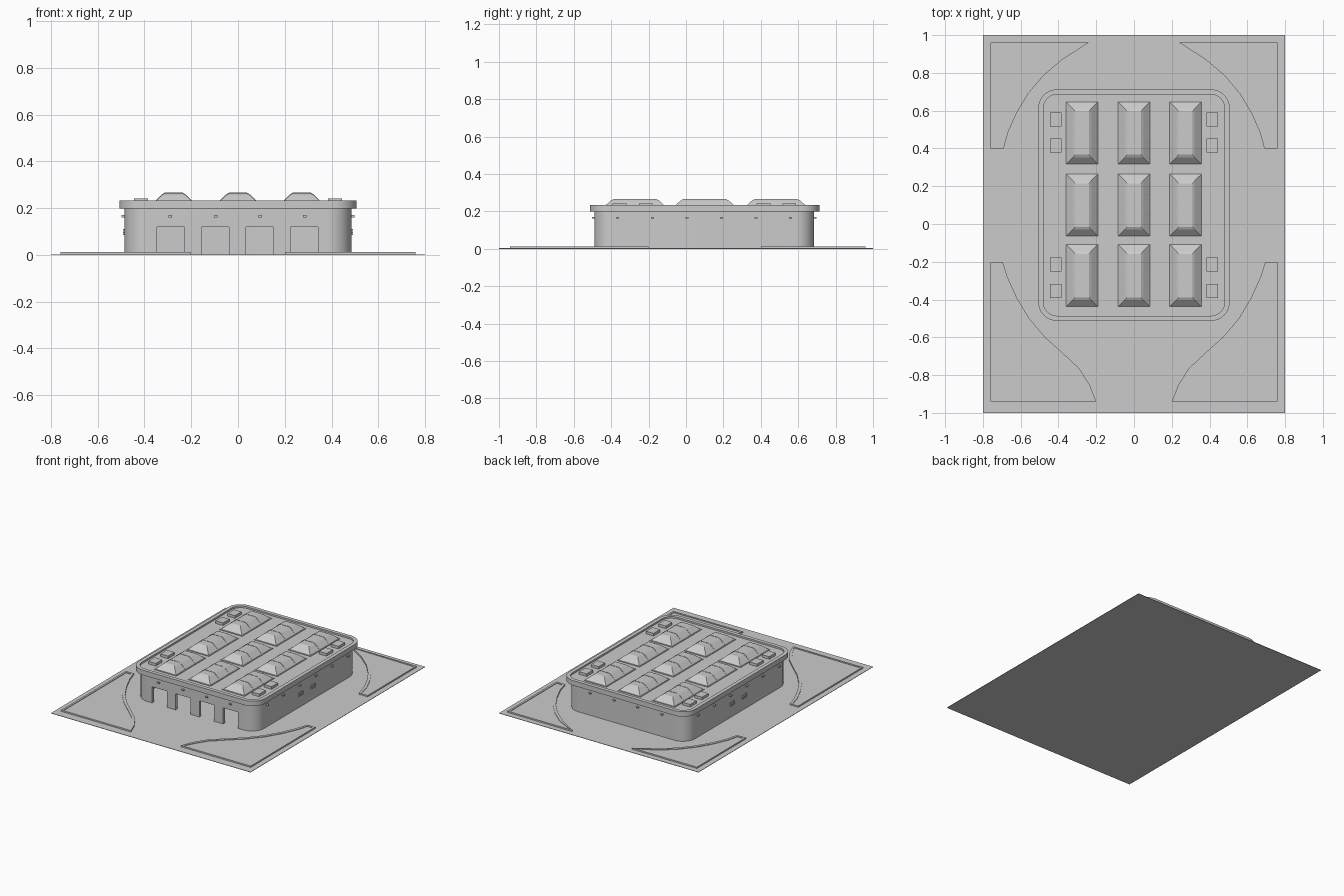
import bpy, bmesh, math

cube = bpy.data.objects.get("Cube")
if cube:
    bpy.data.objects.remove(cube, do_unlink=True)

grey = bpy.data.materials.new("plain_grey")
grey.use_nodes = True
colour = (0.6, 0.6, 0.6, 1)
grey.diffuse_color = colour
grey.node_tree.nodes["Principled BSDF"].inputs["Base Color"].default_value = colour


def finish(name, bm, smooth=False):
    bmesh.ops.recalc_face_normals(bm, faces=bm.faces)
    mesh = bpy.data.meshes.new(name)
    bm.to_mesh(mesh)
    bm.free()
    mesh.materials.append(grey)
    obj = bpy.data.objects.new(name, mesh)
    bpy.context.collection.objects.link(obj)
    if smooth:
        bpy.ops.object.select_all(action="DESELECT")
        obj.select_set(True)
        bpy.context.view_layer.objects.active = obj
        bpy.ops.object.shade_smooth_by_angle(angle=math.radians(35))
    return obj


def stack(bm, rings, cap_start=True, cap_end=True):
    """Skin a list of equally long rings of 3D points."""
    loops = [[bm.verts.new(p) for p in ring] for ring in rings]
    n = len(loops[0])
    for a, b in zip(loops, loops[1:]):
        for i in range(n):
            j = (i + 1) % n
            bm.faces.new((a[i], a[j], b[j], b[i]))
    if cap_start:
        bm.faces.new(loops[0][::-1])
    if cap_end:
        return bm.faces.new(loops[-1])


def box(bm, x, y, z):
    stack(bm, [[(x[0], y[0], h), (x[1], y[0], h), (x[1], y[1], h), (x[0], y[1], h)] for h in z])


def rounded(hx, y0, y1, r, z, steps=10):
    """Rounded rectangle outline at height z."""
    pts = []
    centres = [(hx - r, y1 - r), (r - hx, y1 - r), (r - hx, y0 + r), (hx - r, y0 + r)]
    for q, (cx, cy) in enumerate(centres):
        for i in range(steps + 1):
            a = math.pi / 2 * (q + i / steps)
            pts.append((cx + r * math.cos(a), cy + r * math.sin(a), z))
    return pts


# Ground slab
bm = bmesh.new()
box(bm, (-0.8, 0.8), (-1, 1), (0, 0.003))
finish("ground_slab", bm)

# Corner lawns: raised kerb with a slightly sunken middle
front_lawn = [(-.76, -.94), (-.2, -.94), (-.235, -.85), (-.29, -.765), (-.38, -.68),
              (-.47, -.6), (-.555, -.5), (-.62, -.39), (-.67, -.28), (-.695, -.2), (-.76, -.2)]
back_lawn = [(-.76, .96), (-.76, .4), (-.69, .4), (-.665, .49), (-.62, .59),
             (-.56, .69), (-.48, .785), (-.38, .87), (-.24, .96)]
for place, outline in (("front", front_lawn), ("back", back_lawn)):
    for side, sx in (("right", 1), ("left", -1)):
        bm = bmesh.new()
        top = stack(bm, [[(x * sx, y, z) for x, y in outline] for z in (0.003, 0.013)], False)
        bm.normal_update()
        bmesh.ops.recalc_face_normals(bm, faces=bm.faces)
        bmesh.ops.inset_region(bm, faces=[top], thickness=0.02)
        inner = bmesh.ops.extrude_face_region(bm, geom=[top])
        bmesh.ops.translate(bm, vec=(0, 0, -0.004),
                            verts=[v for v in inner["geom"] if isinstance(v, bmesh.types.BMVert)])
        if top.is_valid:
            bmesh.ops.delete(bm, geom=[top], context="FACES_ONLY")
        finish(f"{place}_{side}_lawn", bm)

# Hollow building walls with four door openings
bm = bmesh.new()
rings = [rounded(0.485, -0.49, 0.685, 0.1, 0.002), rounded(0.485, -0.49, 0.685, 0.1, 0.205),
         rounded(0.465, -0.47, 0.665, 0.08, 0.205), rounded(0.465, -0.47, 0.665, 0.08, 0.002)]
stack(bm, rings + [rings[0]], False, False)
bmesh.ops.remove_doubles(bm, verts=bm.verts, dist=1e-5)
walls = finish("walls", bm)

bm = bmesh.new()
for cx in (-0.287, -0.098, 0.093, 0.283):
    box(bm, (cx - 0.059, cx + 0.059), (-0.6, -0.4), (-0.05, 0.12))
cutter = finish("door_cutter", bm)
cutter.hide_render = True
cut = walls.modifiers.new("doors", "BOOLEAN")
cut.object = cutter
cut.operation = "DIFFERENCE"
cut.solver = "EXACT"
bpy.context.view_layer.objects.active = walls
bpy.ops.object.modifier_apply(modifier=cut.name)
bpy.data.objects.remove(cutter, do_unlink=True)
bpy.ops.object.select_all(action="DESELECT")
walls.select_set(True)
bpy.ops.object.shade_smooth_by_angle(angle=math.radians(35))

# Roof with a raised rim
bm = bmesh.new()
stack(bm, [rounded(0.507, -0.513, 0.713, 0.1, 0.198), rounded(0.507, -0.513, 0.713, 0.1, 0.234),
           rounded(0.48, -0.486, 0.686, 0.073, 0.234), rounded(0.48, -0.486, 0.686, 0.073, 0.222)])
finish("roof", bm, True)


# Skylights: hipped glazing on a low frame with cross ribs
def skylight(name, cx, cy):
    bm = bmesh.new()
    box(bm, (cx - 0.09, cx + 0.09), (cy - 0.17, cy + 0.17), (0.221, 0.226))
    levels = [(0.084, 0.164, 0.226), (0.049, 0.13, 0.257), (0.037, 0.115, 0.265)]
    stack(bm, [[(cx - a, cy - b, z), (cx + a, cy - b, z), (cx + a, cy + b, z), (cx - a, cy + b, z)]
               for a, b, z in levels])
    half = [(0.087, 0.224), (0.051, 0.259), (0.038, 0.267)]
    profile = half + [(-x, z) for x, z in half[::-1]]
    for off in (-0.055, 0.055):
        stack(bm, [[(cx + x, cy + off + d, z) for x, z in profile] for d in (-0.003, 0.003)])
    finish(name, bm)


for row, cy in enumerate((-0.273, 0.1, 0.482)):
    for col, cx in enumerate((-0.275, 0, 0.273)):
        skylight(f"skylight_{row + 1}_{col + 1}", cx, cy)

# Roof equipment boxes
bm = bmesh.new()
for s in (-1, 1):
    for cy in (-0.355, -0.215, 0.415, 0.552):
        box(bm, (s * 0.415 - 0.03, s * 0.415 + 0.03), (cy - 0.037, cy + 0.037), (0.22, 0.241))
finish("roof_units", bm)

# Wall lamps on all four sides
bm = bmesh.new()
height = (0.161, 0.17)
for x in (-0.29, -0.095, 0.095, 0.285):
    box(bm, (x - 0.008, x + 0.008), (-0.502, -0.485), height)
    box(bm, (x - 0.008, x + 0.008), (0.68, 0.697), height)
for i in range(6):
    y = -0.365 + 0.185 * i
    for s in (-1, 1):
        box(bm, (s * 0.49 - 0.009, s * 0.49 + 0.009), (y - 0.008, y + 0.008), height)
finish("wall_lamps", bm)

# Slatted vents on the long sides
bm = bmesh.new()
for s in (-1, 1):
    for y in (0.025, 0.165):
        for z in (0.085, 0.095, 0.105):
            box(bm, (s * 0.486 - 0.005, s * 0.486 + 0.005), (y - 0.025, y + 0.025), (z, z + 0.006))
finish("side_vents", bm)
